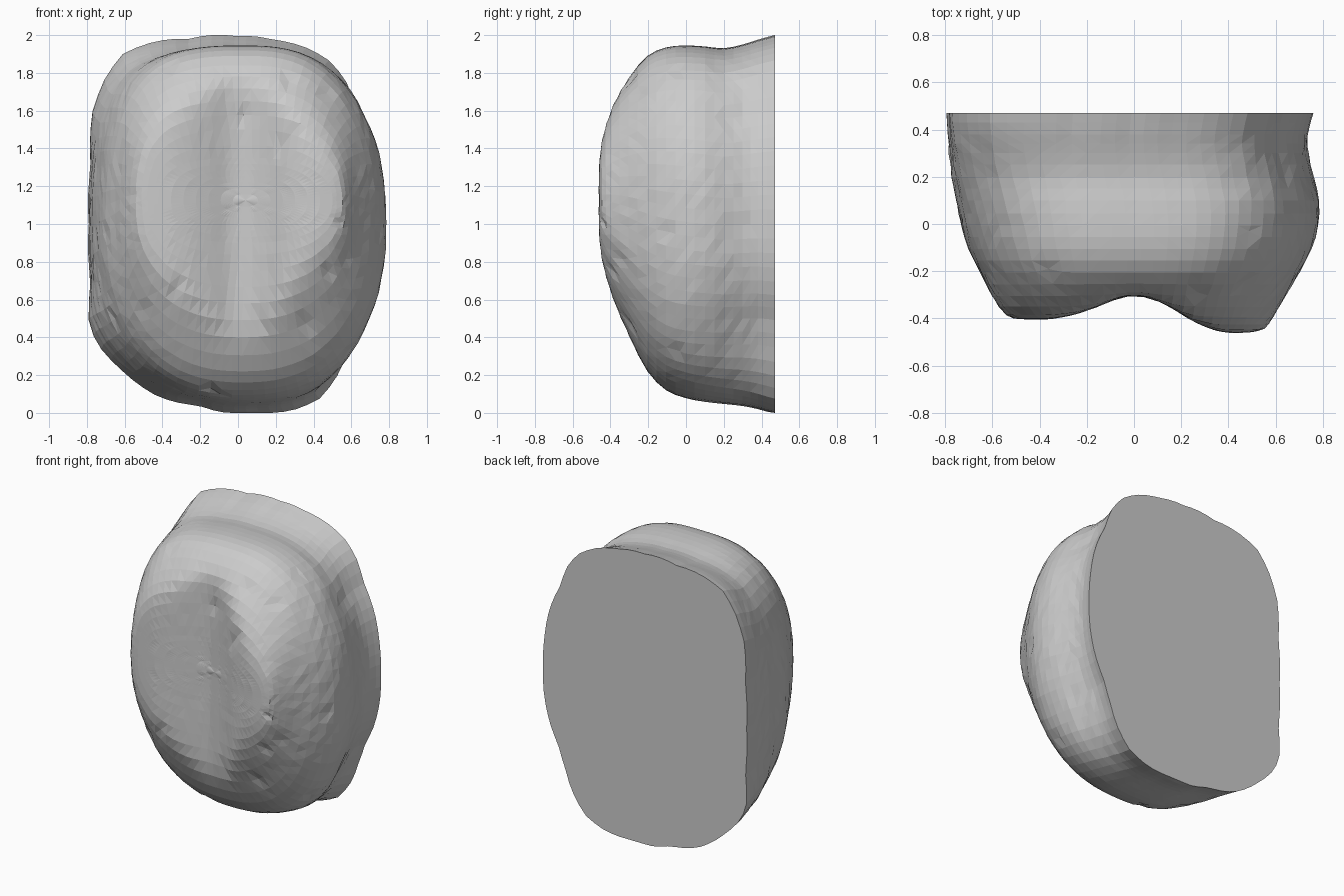
import bpy, bmesh, math, random

if "Cube" in bpy.data.objects:
    bpy.data.objects.remove(bpy.data.objects["Cube"])

random.seed(4)
SEG = 80

# Outline of the flat back (x, z), anticlockwise from the right
OUTLINE = [(.77, 1.0), (.76, 1.2), (.72, 1.42), (.64, 1.6), (.58, 1.76), (.5, 1.86),
           (.38, 1.93), (.2, 1.975), (0, 1.995), (-.25, 1.98), (-.45, 1.96), (-.6, 1.9),
           (-.69, 1.78), (-.76, 1.6), (-.77, 1.3), (-.78, 1.0), (-.77, .7), (-.78, .48),
           (-.74, .37), (-.6, .22), (-.42, .09), (-.2, .04), (.12, 0), (.32, .02),
           (.45, .08), (.55, .22), (.6, .36), (.65, .5), (.72, .65), (.76, .82)]

# Depth slices: y, left, right, bottom, top
SLICES = [(.47, -.79, .77, 0, 2.0), (.38, -.785, .745, .025, 1.975), (.3, -.78, .745, .04, 1.95),
          (.2, -.77, .765, .05, 1.93), (.1, -.75, .785, .06, 1.94), (0, -.73, .78, .08, 1.945),
          (-.1, -.70, .75, .12, 1.935), (-.2, -.65, .70, .22, 1.89), (-.3, -.60, .64, .40, 1.78),
          (-.39, -.54, .59, .58, 1.65), (-.45, -.48, .55, .75, 1.5), (-.47, -.42, .5, .9, 1.35)]

# Frontmost y across the width: two upright ridges with a valley between
FRONT = [(-.8, -.4), (-.35, -.4), (-.25, -.38), (-.15, -.345), (-.06, -.305), (0, -.295), (.08, -.31),
         (.16, -.35), (.26, -.415), (.35, -.455), (.42, -.47), (.54, -.455), (.8, -.4)]


def lerp_table(table, x):
    for (a, u), (b, v) in zip(table, table[1:]):
        if x <= b:
            return u + (v - u) * (x - a) / (b - a)
    return table[-1][1]


def soft_max(a, b):
    return (a + b + math.sqrt((a - b) ** 2 + .0006)) / 2 - .006


polar = sorted((math.atan2(z - 1, x / .78) % math.tau, math.hypot(x / .78, z - 1)) for x, z in OUTLINE)
polar = [(polar[-1][0] - math.tau, polar[-1][1])] + polar + [(polar[0][0] + math.tau, polar[0][1])]


def unit_outline(a, blend):
    """Mix the irregular back outline with a rounder front one, boxier at upper left."""
    c, s = math.cos(a), math.sin(a)
    n = 2.4 + max(0, s) * (.35 - .5 * c)
    oval = (abs(c) ** n + abs(s) ** n) ** (-1 / n)
    r = lerp_table(polar, a) * (1 - blend) + oval * blend
    return r * c, r * s


# Refine slices with midpoints on a smooth curve, then continue inward over the face
rings = []
for i in range(len(SLICES) - 1):
    s, t = SLICES[i], SLICES[i + 1]
    before, after = SLICES[max(0, i - 1)], SLICES[min(len(SLICES) - 1, i + 2)]
    rings += [s, tuple((9 * (p + q) - o - e) / 16 for o, p, q, e in zip(before, s, t, after))]
rings.append(SLICES[-1])
y, l, r, b, t = SLICES[-1]
cx, cz = (l + r) / 2, (b + t) / 2
for i in range(1, 7):
    k = 1 - i / 7
    rings.append((y, cx + (l - cx) * k, cx + (r - cx) * k, cz + (b - cz) * k, cz + (t - cz) * k))

bm = bmesh.new()
loops = []
for i, (y, l, r, b, t) in enumerate(rings):
    blend = min(1, max(0, (.42 - y) / .45))
    loop = []
    for j in range(SEG):
        u, v = unit_outline(math.tau * j / SEG, blend)
        x = (l + r) / 2 + u * (r - l) / 2
        z = (b + t) / 2 + v * (t - b) / 2
        yy = soft_max(y, lerp_table(FRONT, x)) if i > 8 else y
        if 2 < i < 22:   # chipped, faceted surface
            yy += .025 if random.random() < .025 and i > 8 else 0
            x += random.uniform(-.003, .003)
        loop.append(bm.verts.new((x, yy, max(0, z))))
    loops.append(loop)

# Skin, flat back and centre fan
bm.faces.new(loops[0])
for p, q in zip(loops, loops[1:]):
    for j in range(SEG):
        k = (j + 1) % SEG
        bm.faces.new((p[j], p[k], q[k], q[j]))
tip = bm.verts.new((cx, soft_max(y, lerp_table(FRONT, cx)), cz))
for j in range(SEG):
    bm.faces.new((loops[-1][j], loops[-1][(j + 1) % SEG], tip))

# Even out the face and its centre
face_verts = [v for loop in loops[14:] for v in loop] + [tip]
bmesh.ops.smooth_vert(bm, verts=face_verts, factor=.4, use_axis_y=True)
bmesh.ops.recalc_face_normals(bm, faces=bm.faces)
bmesh.ops.triangulate(bm, faces=[f for f in bm.faces if len(f.verts) == 4])

mesh = bpy.data.meshes.new("carved_stone_block")
bm.to_mesh(mesh)
bm.free()
bpy.context.collection.objects.link(bpy.data.objects.new("carved_stone_block", mesh))
